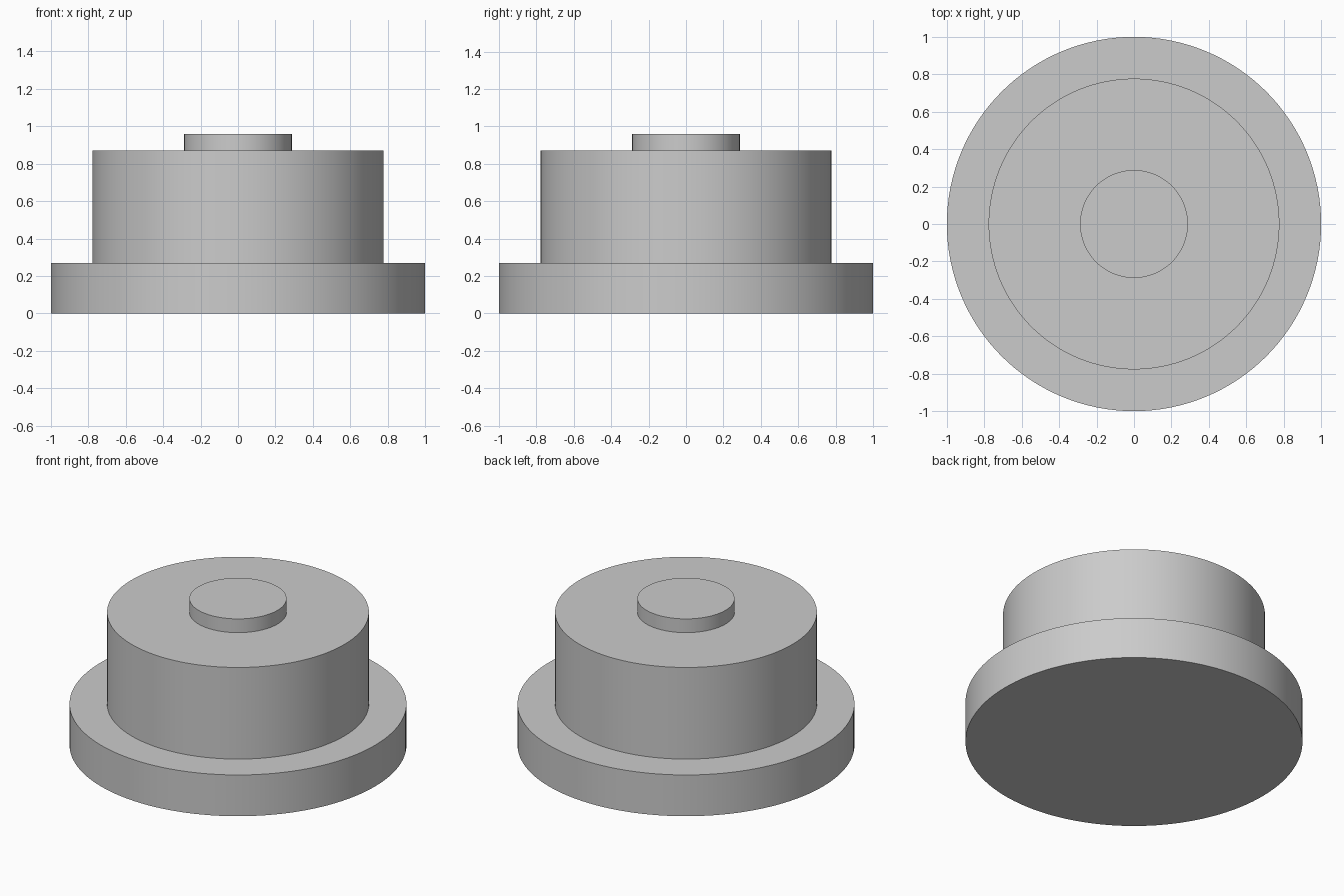
import bpy
import bmesh
import math

if "Cube" in bpy.data.objects:
    bpy.data.objects.remove(bpy.data.objects["Cube"])

SEGMENTS = 128

grey = bpy.data.materials.new("light grey")
grey.diffuse_color = (0.6, 0.6, 0.6, 1.0)
grey.use_nodes = True
grey.node_tree.nodes["Principled BSDF"].inputs["Base Color"].default_value = grey.diffuse_color


def lathe(name, profile, segments):
    """Spin an (r, z) outline around z and smooth everything but the rims."""
    bm = bmesh.new()
    verts = [bm.verts.new((r, 0, z)) for r, z in profile]
    edges = [bm.edges.new(pair) for pair in zip(verts, verts[1:])]
    bmesh.ops.spin(bm, geom=verts + edges, cent=(0, 0, 0), axis=(0, 0, 1),
                   angle=math.tau, steps=segments)
    bmesh.ops.remove_doubles(bm, verts=bm.verts, dist=1e-4)
    bmesh.ops.recalc_face_normals(bm, faces=bm.faces)
    mesh = bpy.data.meshes.new(name)
    bm.to_mesh(mesh)
    bm.free()
    mesh.materials.append(grey)
    obj = bpy.data.objects.new(name, mesh)
    bpy.context.collection.objects.link(obj)
    bpy.context.view_layer.objects.active = obj
    obj.select_set(True)
    bpy.ops.object.shade_smooth_by_angle(angle=math.radians(30))
    return obj


# Stepped button: wide flange, tall body, small raised boss
lathe("stepped_button", [
    (0, 0), (1.0, 0), (1.0, 0.27),      # flange
    (0.777, 0.27), (0.777, 0.87),       # body
    (0.288, 0.87), (0.288, 0.96),       # boss
    (0, 0.96),
], SEGMENTS)
